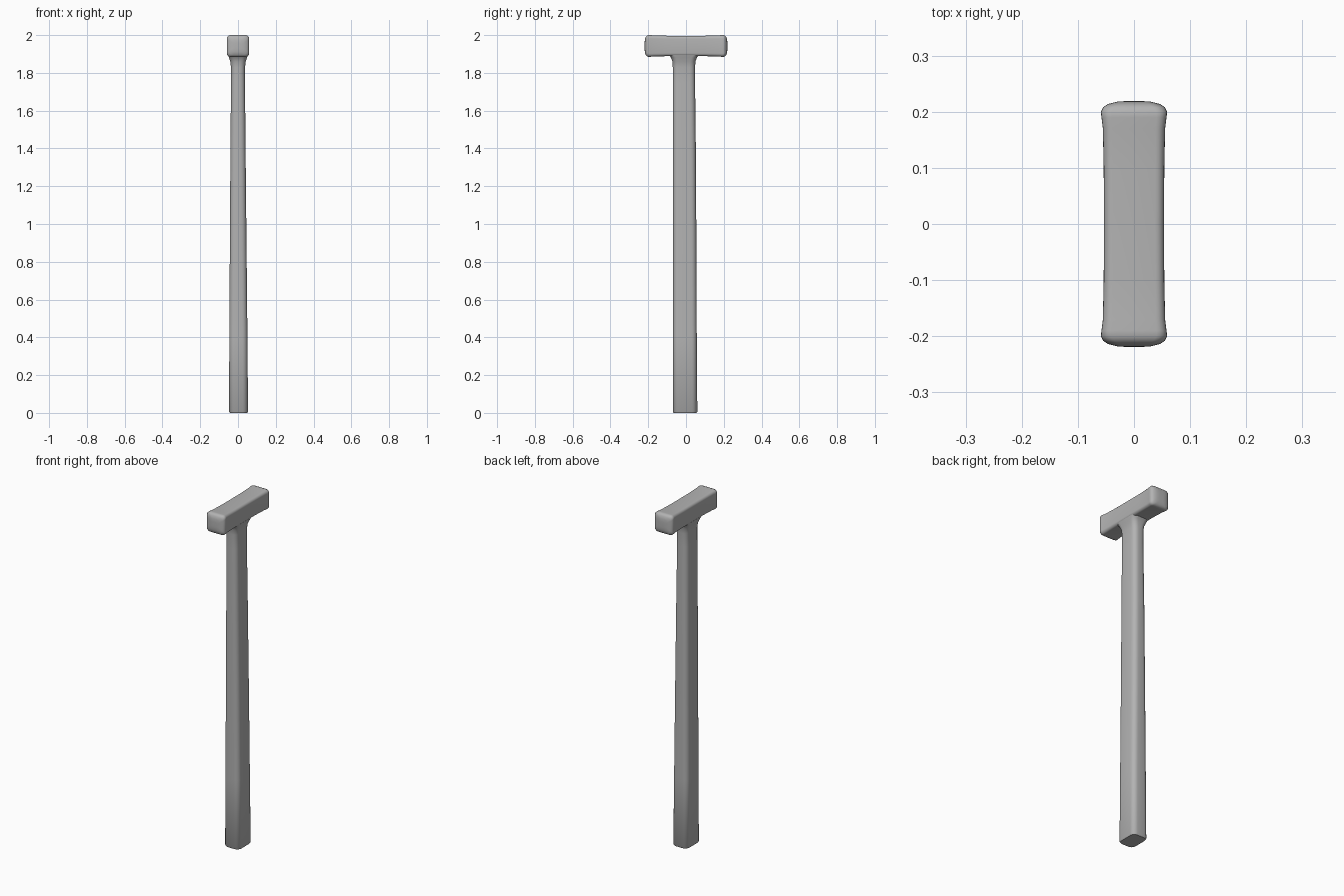
import bpy, bmesh, math
from mathutils import Vector

if "Cube" in bpy.data.objects:
    bpy.data.objects.remove(bpy.data.objects["Cube"])

grey = bpy.data.materials.new("plain grey")
grey.diffuse_color = (0.45, 0.45, 0.45, 1)
grey.use_nodes = True
grey.node_tree.nodes["Principled BSDF"].inputs["Base Color"].default_value = grey.diffuse_color


def rounded_rect(hu, hv, r, steps=5):
    """Points around a rectangle of half sizes hu, hv with corner radius r."""
    r = min(r, hu * 0.95, hv * 0.95)
    pts = []
    for k, (su, sv) in enumerate([(1, 1), (-1, 1), (-1, -1), (1, -1)]):
        for i in range(steps + 1):
            a = math.pi / 2 * (k + i / steps)
            pts.append((su * (hu - r) + r * math.cos(a), sv * (hv - r) + r * math.sin(a)))
    return pts


def loft(name, sections, place):
    """Skin sections (t, centre u, centre v, half u, half v, radius) and cap both ends."""
    bm = bmesh.new()
    rings = []
    for t, cu, cv, hu, hv, r in sections:
        rings.append([bm.verts.new(place(t, cu + u, cv + v)) for u, v in rounded_rect(hu, hv, r)])
    n = len(rings[0])
    for a, b in zip(rings, rings[1:]):
        for i in range(n):
            j = (i + 1) % n
            bm.faces.new((a[i], a[j], b[j], b[i]))
    bm.faces.new(rings[0][::-1])
    bm.faces.new(rings[-1])
    bmesh.ops.recalc_face_normals(bm, faces=bm.faces)
    mesh = bpy.data.meshes.new(name)
    bm.to_mesh(mesh)
    bm.free()
    mesh.materials.append(grey)
    obj = bpy.data.objects.new(name, mesh)
    bpy.context.collection.objects.link(obj)
    bpy.ops.object.select_all(action='DESELECT')
    obj.select_set(True)
    bpy.context.view_layer.objects.active = obj
    bpy.ops.object.shade_smooth_by_angle(angle=math.radians(50))
    return obj


# Handle: tapered rounded bar, flaring into the underside of the head
loft("handle", [
    (0.000, 0.003, -0.005, 0.046, 0.061, 0.026),
    (0.006, 0.003, -0.005, 0.050, 0.065, 0.028),
    (0.40, 0.002, -0.006, 0.048, 0.063, 0.028),
    (0.90, 0.001, -0.007, 0.044, 0.062, 0.028),
    (1.40, 0.000, -0.009, 0.040, 0.061, 0.028),
    (1.75, 0.000, -0.011, 0.037, 0.059, 0.028),
    (1.83, 0.000, -0.011, 0.037, 0.059, 0.028),
    (1.86, 0.000, -0.011, 0.041, 0.061, 0.028),
    (1.88, 0.000, -0.011, 0.048, 0.068, 0.028),
    (1.895, 0.000, -0.011, 0.051, 0.080, 0.028),
], lambda t, u, v: Vector((u, v, t)))

# Head: block along y with slightly swollen, domed ends
half = [
    (0.000, 0.0535, 0.054, 0.016),
    (0.100, 0.0540, 0.054, 0.016),
    (0.170, 0.0555, 0.056, 0.017),
    (0.190, 0.0580, 0.0575, 0.018),
    (0.200, 0.0590, 0.0575, 0.019),
    (0.208, 0.0550, 0.0540, 0.020),
    (0.214, 0.0460, 0.0470, 0.020),
    (0.218, 0.0300, 0.0320, 0.018),
    (0.219, 0.0150, 0.0160, 0.012),
]
profile = [(-y, w, h, r) for y, w, h, r in half[:0:-1]] + half
loft("head", [(y, 0, 1.9425, w, h, r) for y, w, h, r in profile],
     lambda t, u, v: Vector((u, t, v)))
